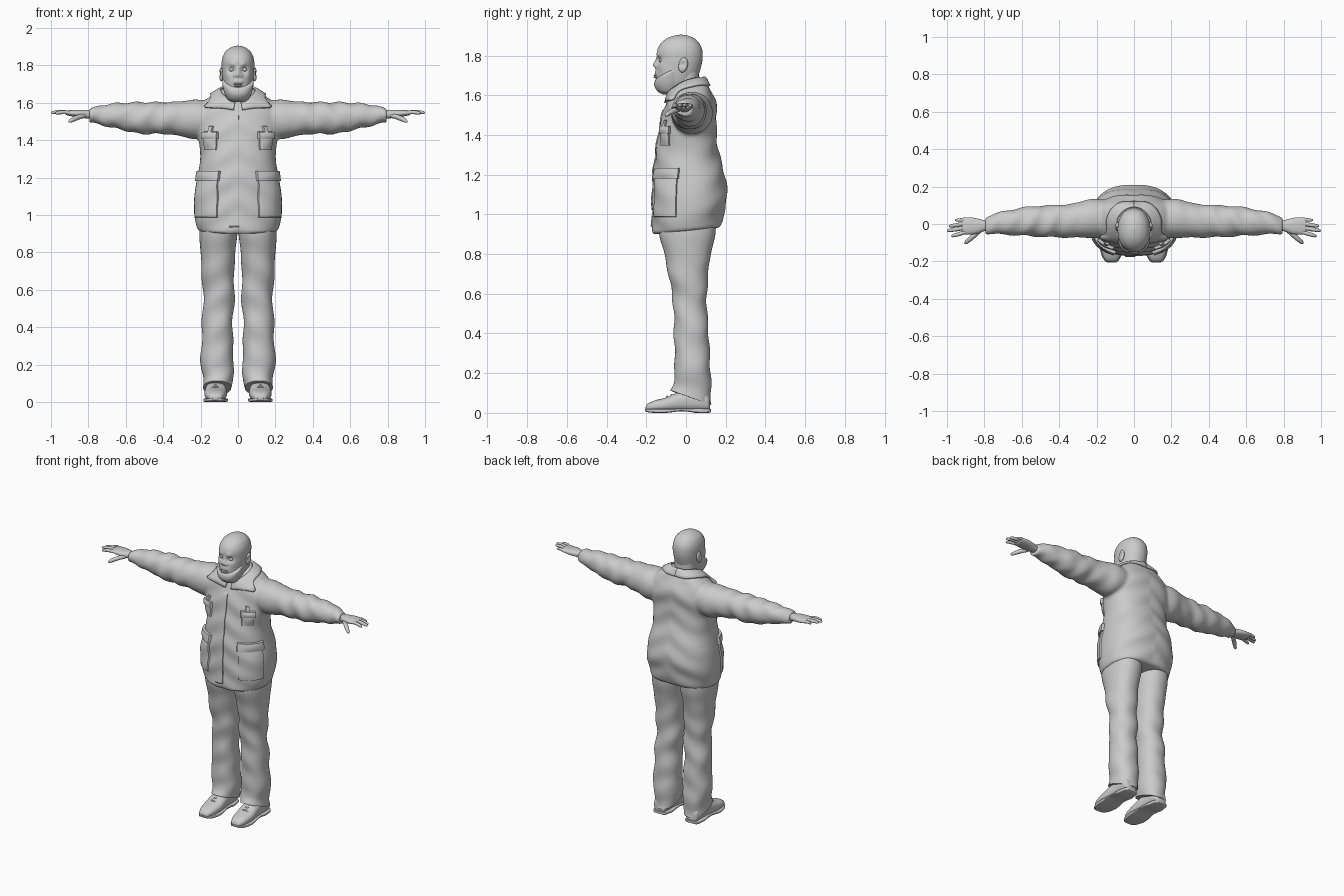
import bpy, bmesh
from math import sin, cos, pi, radians, exp, copysign
from mathutils import Vector, Matrix
from mathutils.bvhtree import BVHTree

cube = bpy.data.objects.get("Cube")
if cube:
    bpy.data.objects.remove(cube, do_unlink=True)

GREY = (0.6, 0.6, 0.6, 1)
clay = bpy.data.materials.new("light grey")
clay.use_nodes = True
clay.diffuse_color = GREY
clay.node_tree.nodes["Principled BSDF"].inputs["Base Color"].default_value = GREY


def link(name, data, mirror=False):
    data.materials.append(clay)
    ob = bpy.data.objects.new(name, data)
    bpy.context.scene.collection.objects.link(ob)
    if mirror:
        ob.modifiers.new("Mirror", "MIRROR").use_mirror_merge = False
    return ob


def finish(name, bm, mirror=False, angle=45):
    bmesh.ops.recalc_face_normals(bm, faces=bm.faces)
    me = bpy.data.meshes.new(name)
    bm.to_mesh(me)
    bm.free()
    me.polygons.foreach_set("use_smooth", [True] * len(me.polygons))
    me.set_sharp_from_angle(angle=radians(angle))
    return link(name, me, mirror)


def loft(bm, axis, rings, power=2.2, n=40, steps=5, sx=1, warp=None):
    """Skin smooth cross-sections (t, a0, a1, b0, b1) placed along an axis."""
    sections = []
    last = len(rings) - 1
    for i in range(last):
        p = [rings[max(0, min(last, i + k))] for k in (-1, 0, 1, 2)]
        for s in range(steps + (i == last - 1)):
            u = s / steps
            sections.append([b + 0.5 * u * (c - a + u * (2*a - 5*b + 4*c - d + u * (3*b - a - 3*c + d)))
                             for a, b, c, d in zip(*p)])
    loops = []
    for t, a0, a1, b0, b1 in sections:
        loop = []
        for k in range(n):
            c, s = cos(2*pi*k/n), sin(2*pi*k/n)
            a = (a0+a1)/2 + (a1-a0)/2 * copysign(abs(c)**(2/power), c)
            b = (b0+b1)/2 + (b1-b0)/2 * copysign(abs(s)**(2/power), s)
            co = Vector({"x": (t, a, b), "y": (a, t, b), "z": (a, b, t)}[axis])
            if warp:
                co = warp(co)
            co.x *= sx
            loop.append(bm.verts.new(co))
        loops.append(loop)
    for lo, hi in zip(loops, loops[1:]):
        for k in range(n):
            bm.faces.new((lo[k], lo[(k+1) % n], hi[(k+1) % n], hi[k]))
    bm.faces.new(loops[0])
    bm.faces.new(loops[-1])
    return bm


def sym(rings):
    """Expand (z, half width, front, back) into full sections."""
    return [(z, -w, w, f, b) for z, w, f, b in rings]


def bump(bm, at, radius, push, both=True):
    for s in ((1, -1) if both else (1,)):
        c, d = Vector((at[0]*s, at[1], at[2])), Vector((push[0]*s, push[1], push[2]))
        for v in bm.verts:
            v.co += d * exp(-((v.co - c).length / radius)**2)


def ball(centre, size, tilt=0):
    bm = bmesh.new()
    m = Matrix.Translation(centre) @ Matrix.Rotation(tilt, 4, "X") @ Matrix.Diagonal((*size, 1))
    bmesh.ops.create_uvsphere(bm, u_segments=24, v_segments=16, radius=1, matrix=m)
    return bm


def tube(name, points, depth):
    cu = bpy.data.curves.new(name, "CURVE")
    cu.dimensions, cu.bevel_depth, cu.bevel_resolution = "3D", depth, 3
    cu.use_fill_caps = True
    sp = cu.splines.new("POLY")
    sp.points.add(len(points) - 1)
    for q, (co, r) in zip(sp.points, points):
        q.co, q.radius = (*co, 1), r
    return link(name, cu, True)


# Jacket: body and both sleeves fused into one skin
def hem_tilt(v):
    w = max(0, min(1, (1.1 - v.z) / 0.15))
    v.z += 0.1 * v.y * w
    v.y += 0.004 * sin(v.z * 45 + abs(v.x) * 25)
    return v


def sleeve_folds(v):
    w = min(1, max(0, (v.x - 0.25) * 6))
    v.z += w * 0.005 * sin(v.x * 60 + v.y * 25)
    v.y += w * 0.004 * sin(v.x * 43 + v.z * 30)
    return v


body = sym([(.915, .205, -.16, .165), (.93, .219, -.168, .18), (1.0, .234, -.17, .192),
            (1.08, .235, -.168, .207), (1.15, .227, -.167, .204), (1.22, .214, -.163, .19),
            (1.3, .202, -.153, .169), (1.38, .207, -.141, .155), (1.45, .222, -.129, .153),
            (1.52, .227, -.114, .156), (1.57, .215, -.098, .149), (1.61, .18, -.078, .133),
            (1.64, .14, -.055, .119), (1.665, .1, -.035, .1), (1.68, .07, -.02, .08)])
sleeve = [(.1, -.07, .12, 1.44, 1.6), (.22, -.075, .135, 1.405, 1.617), (.3, -.072, .115, 1.42, 1.608),
          (.4, -.072, .102, 1.433, 1.603), (.52, -.067, .097, 1.433, 1.603), (.6, -.062, .087, 1.45, 1.6),
          (.7, -.057, .068, 1.473, 1.592), (.795, -.052, .037, 1.495, 1.567)]
bm = bmesh.new()
loft(bm, "z", body, 2.35, 64, warp=hem_tilt)
for s in (1, -1):
    loft(bm, "x", sleeve, 2.1, sx=s, warp=sleeve_folds)
jacket = finish("jacket", bm)
rm = jacket.modifiers.new("Fuse", "REMESH")
rm.mode, rm.voxel_size, rm.use_smooth_shade = "VOXEL", 0.009, True
sm = jacket.modifiers.new("Soften", "SMOOTH")
sm.factor, sm.iterations = 0.5, 5
bpy.context.view_layer.update()
skin = BVHTree.FromObject(jacket, bpy.context.evaluated_depsgraph_get())


# Pieces sewn onto the jacket, laid out by angle from the front
def patch(name, a0, a1, z0, z1, depth, puff=0.0, mirror=True, n=14):
    bm = bmesh.new()
    us = [0, 0.025] + [k / n for k in range(1, n)] + [0.975, 1]
    m = len(us)
    grid = []
    for j, v in enumerate(us):
        for i, u in enumerate(us):
            a = radians(a0 + (a1 - a0) * u)
            out = Vector((sin(a), -cos(a), 0))
            axis = Vector((0, 0.02, z0 + (z1 - z0) * v))
            hit = skin.ray_cast(axis + out * 0.6, -out)[0] or axis + out * 0.15
            edge = i in (0, m - 1) or j in (0, m - 1)
            off = -0.006 if edge else depth + puff * sin(pi * u) * sin(pi * v)
            grid.append(bm.verts.new(hit + out * off))
    for j in range(m - 1):
        for i in range(m - 1):
            k = j * m + i
            bm.faces.new((grid[k], grid[k+1], grid[k+m+1], grid[k+m]))
    return finish(name, bm, mirror, 40)


patch("front_placket", -14, 2, .925, 1.54, .005, mirror=False, n=24)
patch("lower_pocket", 31, 74, .985, 1.19, .008, .008)
patch("lower_pocket_flap", 29, 76, 1.18, 1.235, .016, .006)
patch("chest_pocket", 38, 60, 1.345, 1.43, .008, .008)
patch("chest_pocket_flap", 36, 62, 1.405, 1.445, .016, .005)
patch("chest_strap", 46, 52, 1.43, 1.475, .012)

# Collar folded down around the neck
bm = bmesh.new()
rows = []
for k in range(49):
    d = 10 + 170 * k / 48
    a = radians(d)
    g = exp(-((d - 53) / 15)**2)
    rise = (1 - cos(a)) / 2
    inner = Vector((.08 * sin(a), .005 - .085 * cos(a), 1.60 + .09 * rise))
    outer = Vector(((.125 + .095*g) * sin(a), .005 - (.11 + .03*g) * cos(a), 1.56 + .085 * rise))
    row = []
    for u in (0, .2, .4, .6, .8, 1):
        p = inner.lerp(outer, u) + Vector((0, 0, .012 * sin(pi * u)))
        near, nor = skin.find_nearest(p)[:2]
        if (p - near).dot(nor) < .007:
            p = near + nor * .007
        row.append(bm.verts.new(p))
    rows.append(row)
for r, q in zip(rows, rows[1:]):
    for i in range(5):
        bm.faces.new((r[i], r[i+1], q[i+1], q[i]))
collar = finish("collar", bm, True, 60)
thick = collar.modifiers.new("Thickness", "SOLIDIFY")
thick.thickness, thick.offset = 0.012, 0


# Trousers
def leg_folds(v):
    w = max(0, min(1, (.2 - v.z) / .1))
    v.z -= .35 * v.y * w
    f = max(0, min(1, (.85 - v.z) * 4))
    v.y += f * .004 * sin(v.z * 38 + v.x * 20)
    v.x += f * .004 * sin(v.z * 31 + v.y * 15)
    return v


leg = [(1.0, .0, .2, -.13, .15), (.9, .003, .207, -.135, .148), (.8, .015, .2, -.108, .125),
       (.7, .02, .195, -.09, .112), (.6, .02, .187, -.07, .106), (.5, .022, .187, -.062, .106),
       (.4, .03, .193, -.06, .115), (.3, .027, .195, -.058, .118), (.2, .022, .199, -.056, .125),
       (.13, .03, .188, -.066, .125), (.085, .035, .185, -.08, .13)]
finish("trouser_leg", loft(bmesh.new(), "z", leg, 2.2, 40, 6, warp=leg_folds), True)

# Shoes
upper = [(-.203, .1, .14, .015, .03), (-.193, .086, .154, .008, .046), (-.16, .07, .17, .006, .062),
         (-.1, .06, .179, .006, .078), (-.05, .06, .177, .006, .1), (.02, .066, .171, .006, .12),
         (.08, .068, .17, .006, .12), (.11, .076, .163, .006, .1), (.12, .09, .15, .01, .07)]
finish("shoe", loft(bmesh.new(), "y", upper, 2.4), True)
sole = [(-.207, .1, .14, .01, .02), (-.195, .082, .158, .004, .02), (-.16, .064, .176, 0, .02),
        (-.1, .054, .185, 0, .02), (-.03, .062, .176, .008, .022), (.02, .062, .176, .005, .022),
        (.05, .061, .177, 0, .022), (.11, .072, .168, 0, .022), (.125, .09, .15, .004, .02)]
finish("shoe_sole", loft(bmesh.new(), "y", sole, 5), True)
for k in range(3):
    y, z = -.095 + .022 * k, .08 + .008 * k
    tube("shoe_lace", [((.09, y, z - .008), 1), ((.12, y, z + .002), 1), ((.15, y, z - .008), 1)], .005)

# Hands
palm = [(.76, -.033, .015, 1.515, 1.555), (.8, -.038, .02, 1.515, 1.56), (.84, -.052, .03, 1.52, 1.562),
        (.88, -.056, .036, 1.526, 1.561), (.915, -.053, .033, 1.533, 1.558), (.922, -.045, .025, 1.538, 1.553)]
finish("palm", loft(bmesh.new(), "x", palm, 2.3, 28), True)


def digit(name, base, tip, size):
    base, tip = Vector(base), Vector(tip)
    shape = ((0, 1), (.3, 1), (.5, 1.05), (.75, .92), (.9, .75), (.97, .5), (1, .15))
    tube(name, [(base.lerp(tip, u) + Vector((0, 0, .005 * sin(pi*u))), r) for u, r in shape], size)


digit("index_finger", (.9, -.043, 1.545), (.977, -.066, 1.543), .0105)
digit("middle_finger", (.9, -.02, 1.546), (1.0, -.036, 1.546), .011)
digit("ring_finger", (.9, .002, 1.546), (.99, -.012, 1.546), .0105)
digit("little_finger", (.89, .024, 1.544), (.957, .02, 1.543), .009)
digit("thumb", (.825, -.035, 1.53), (.905, -.105, 1.497), .013)

# Head and neck
skull = sym([(1.615, .03, -.115, -.05), (1.63, .055, -.138, -.01), (1.66, .069, -.148, .04),
             (1.7, .079, -.151, .062), (1.74, .084, -.147, .075), (1.78, .087, -.145, .083),
             (1.82, .087, -.146, .083), (1.85, .08, -.135, .074), (1.875, .066, -.113, .056),
             (1.893, .043, -.083, .03), (1.902, .02, -.052, 0), (1.905, .003, -.03, -.02)])
bm = loft(bmesh.new(), "z", skull, 2.15, 88, 7)
bump(bm, (.034, -.14, 1.777), .018, (0, .013, 0))
bump(bm, (.03, -.142, 1.803), .016, (0, -.007, 0))
bump(bm, (.05, -.12, 1.745), .025, (.003, -.005, 0))
for z, r, d in ((1.782, .011, .008), (1.765, .011, .012), (1.75, .014, .018)):
    bump(bm, (0, -.15, z), r, (0, -d, 0), False)
bump(bm, (.016, -.148, 1.745), .01, (.002, -.009, 0))
bump(bm, (.015, -.15, 1.715), .015, (0, -.007, 0))
finish("head", bm, angle=80)
finish("neck", loft(bmesh.new(), "z", sym([(1.56, .075, -.07, .075), (1.65, .07, -.065, .066),
                                          (1.72, .07, -.06, .064)])))
finish("eye", ball((.034, -.124, 1.777), (.014, .013, .011)), True)
finish("upper_lip", ball((0, -.15, 1.701), (.024, .013, .005)))
finish("lower_lip", ball((0, -.15, 1.691), (.021, .014, .006)))
bm = ball((.089, -.014, 1.752), (.013, .023, .038), radians(-12))
bump(bm, (.104, -.018, 1.756), .014, (-.012, 0, 0), False)
finish("ear", bm, True, 80)


# Beard, rising along the jaw toward the ears
def jaw_rise(v):
    v.z += .5 * (v.y + .1) * max(0, (v.z - 1.605) / .1)
    return v


beard = sym([(1.605, .035, -.118, -.06), (1.62, .058, -.14, -.03), (1.65, .073, -.156, -.012),
             (1.68, .081, -.16, -.01), (1.705, .084, -.154, -.015), (1.714, .075, -.135, -.03)])
finish("beard", loft(bmesh.new(), "z", beard, 2.2, 56, warp=jaw_rise))
